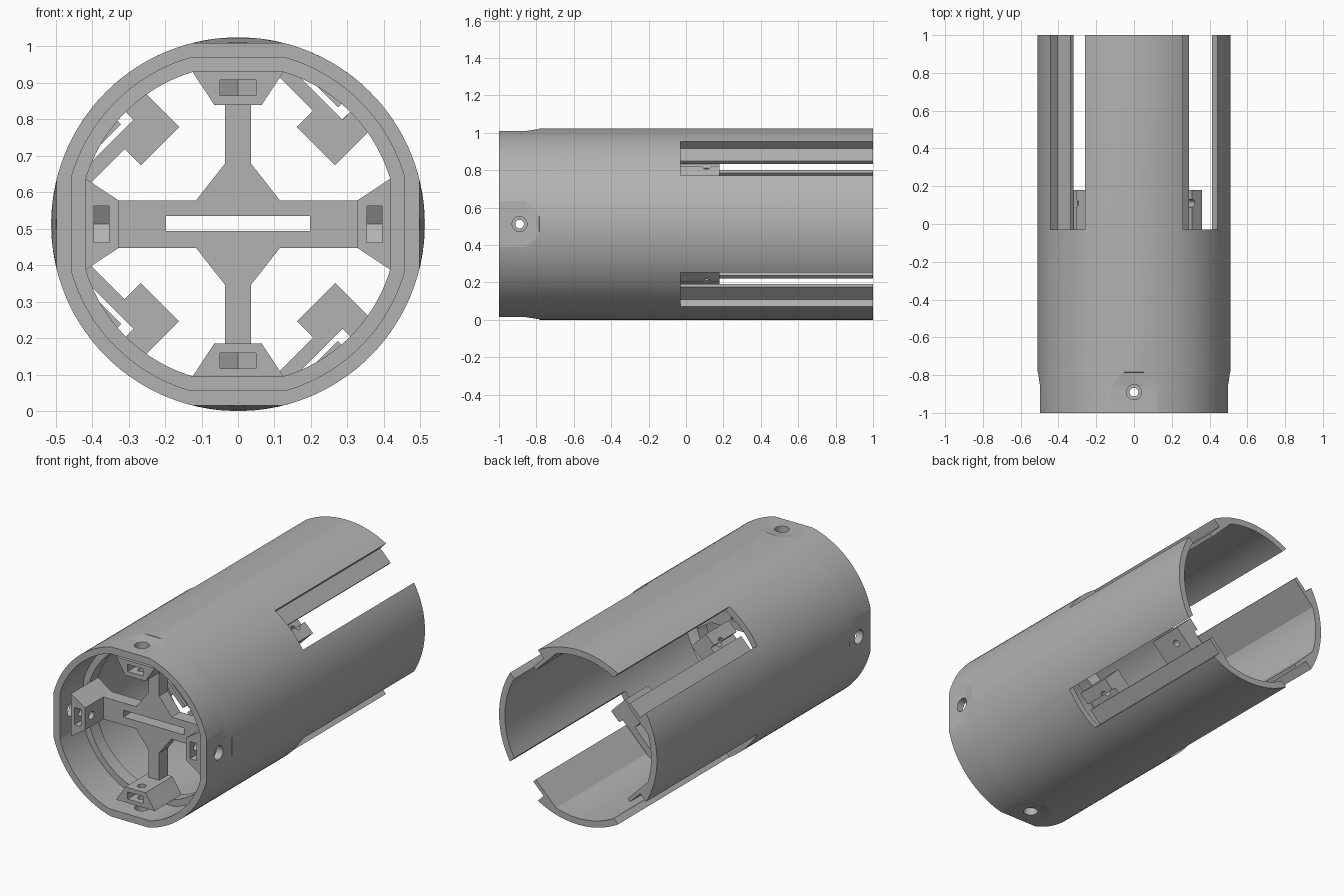
import bpy, bmesh, math

if "Cube" in bpy.data.objects:
    bpy.data.objects.remove(bpy.data.objects["Cube"])

R = 0.512  # outer radius, also the height of the tube axis

grey = bpy.data.materials.new("plain_grey")
grey.use_nodes = True
grey.diffuse_color = (0.45, 0.45, 0.45, 1)
grey.node_tree.nodes["Principled BSDF"].inputs["Base Color"].default_value = (0.45, 0.45, 0.45, 1)


def place(r, t, y, deg, side=1):
    """Radial distance, tangential offset and y, turned about the tube axis."""
    a = math.radians(deg)
    t *= side
    return (r * math.cos(a) - t * math.sin(a), y, R + r * math.sin(a) + t * math.cos(a))


def loft(name, rings, closed=False):
    """Skin matching rings of points; cap the ends, or join last to first."""
    bm = bmesh.new()
    loops = [[bm.verts.new(p) for p in ring] for ring in rings]
    pairs = list(zip(loops, loops[1:]))
    if closed:
        pairs.append((loops[-1], loops[0]))
    else:
        bm.faces.new(loops[0])
        bm.faces.new(loops[-1])
    for a, b in pairs:
        for i in range(len(a)):
            j = (i + 1) % len(a)
            bm.faces.new((a[i], a[j], b[j], b[i]))
    bmesh.ops.recalc_face_normals(bm, faces=bm.faces)
    mesh = bpy.data.meshes.new(name)
    bm.to_mesh(mesh)
    bm.free()
    mesh.materials.append(grey)
    obj = bpy.data.objects.new(name, mesh)
    bpy.context.collection.objects.link(obj)
    return obj


def axial(name, pts, y0, y1, deg=0, side=1):
    """Extrude a (radius, offset) outline along the tube."""
    return loft(name, [[place(r, t, y, deg, side) for r, t in pts] for y in (y0, y1)])


def radial(name, pts, r0, r1, deg):
    """Extrude an (offset, y) outline outward from the axis."""
    return loft(name, [[place(r, t, y, deg) for t, y in pts] for r in (r0, r1)])


def disc(radius, y, n=32):
    return [(radius * math.cos(math.tau * i / n), y + radius * math.sin(math.tau * i / n))
            for i in range(n)]


def cut(obj, cutters):
    for c in cutters:
        c.hide_render = True
        mod = obj.modifiers.new("cut", "BOOLEAN")
        mod.operation = "DIFFERENCE"
        mod.solver = "EXACT"
        mod.object = c
        bpy.context.view_layer.objects.active = obj
        bpy.ops.object.modifier_apply(modifier=mod.name)
        bpy.data.objects.remove(c)


def smooth(obj):
    bpy.ops.object.select_all(action="DESELECT")
    obj.select_set(True)
    bpy.context.view_layer.objects.active = obj
    bpy.ops.object.shade_smooth_by_angle(angle=math.radians(10))


def flatted(radius, flat, y, n=24):
    """Circle with four flats at the given distance from the axis."""
    a = math.acos(flat / radius)
    ring = []
    for q in range(4):
        for i in range(n + 1):
            ang = q * math.pi / 2 + a + (math.pi / 2 - 2 * a) * i / n
            ring.append((radius * math.cos(ang), y, R + radius * math.sin(ang)))
    return ring


# Tube with flatted front socket and an inner ledge
outside = [(R, 0.497, -1), (R, 0.497, -0.86), (R, 0.5085, -0.785), (R, 0.5119, -0.784),
           (R, 0.5119, 1)]
inside = [(0.474, 0.4739, 1), (0.474, 0.4739, -0.66), (0.435, 0.417, -0.70),
          (0.435, 0.417, -0.78), (0.474, 0.455, -0.779), (0.474, 0.455, -1)]
tube = loft("tube", [flatted(*s) for s in outside + inside], closed=True)

# Rear slots on the diagonals, screw holes on the flats
slot = [(0.3, -0.128), (0.3, 0.128), (0.6, 0.128), (0.6, -0.128)]
cut(tube, [axial("slot_cutter", slot, -0.03, 1.1, d) for d in (45, 135, 225, 315)]
    + [radial("hole_cutter", disc(0.04, -0.89), 0.44, 0.6, d) for d in (0, 90, 180, 270)])
smooth(tube)

# Lugs behind the socket wall, each with a screw hole and a pointed nut pocket
lug = [(0.418, -0.125), (0.418, 0.125), (0.327, 0.065), (0.327, -0.065)]
pocket = [(-0.05, -1), (0.05, -1), (0.05, -0.865), (0, -0.835), (-0.05, -0.865)]
for name, d in (("left", 0), ("top", 90), ("right", 180), ("bottom", 270)):
    obj = axial(name + "_lug", lug, -0.95, -0.70, d)
    cut(obj, [radial("pocket_cutter", pocket, 0.353, 0.395, d),
              radial("hole_cutter", disc(0.023, -0.89), 0.3, 0.45, d)])
    smooth(obj)

# Cross brace with a wide hub and a slot
arm = [(0.335, 0.065), (0.115, 0.065), (0.035, 0.167), (0.035, 0.335)]
outline = []
for sx, sz in ((1, 1), (-1, 1), (-1, -1), (1, -1)):
    quarter = [(x * sx, z * sz) for x, z in arm]
    outline += quarter if sx * sz > 0 else quarter[::-1]
brace = axial("cross_brace", outline, -0.78, -0.70)
window = [(-0.197, -0.018), (0.197, -0.018), (0.197, 0.022), (-0.197, 0.022)]
cut(brace, [axial("window_cutter", window, -0.9, -0.6)])

# Sunken lip along one edge of every slot, and a clip at its closed end
lip = [(0.42, 0.033), (0.443, 0.033), (0.443, 0.128), (0.46, 0.128), (0.46, 0.17), (0.42, 0.24)]
clip = [(0.302, -0.074), (0.302, 0.074), (0.365, 0.074), (0.365, 0.31),
        (0.405, 0.26), (0.405, 0), (0.435, 0), (0.435, -0.074)]
for name, d, side in (("upper_left", 45, 1), ("upper_right", 135, 1),
                      ("lower_left", -45, -1), ("lower_right", -135, -1)):
    axial(name + "_lip", lip, -0.03, 1, d, side)
    obj = axial(name + "_clip", clip, -0.03, 0.18, d, side)
    cut(obj, [radial("hole_cutter", disc(0.02, 0.11), 0.25, 0.5, d)])
